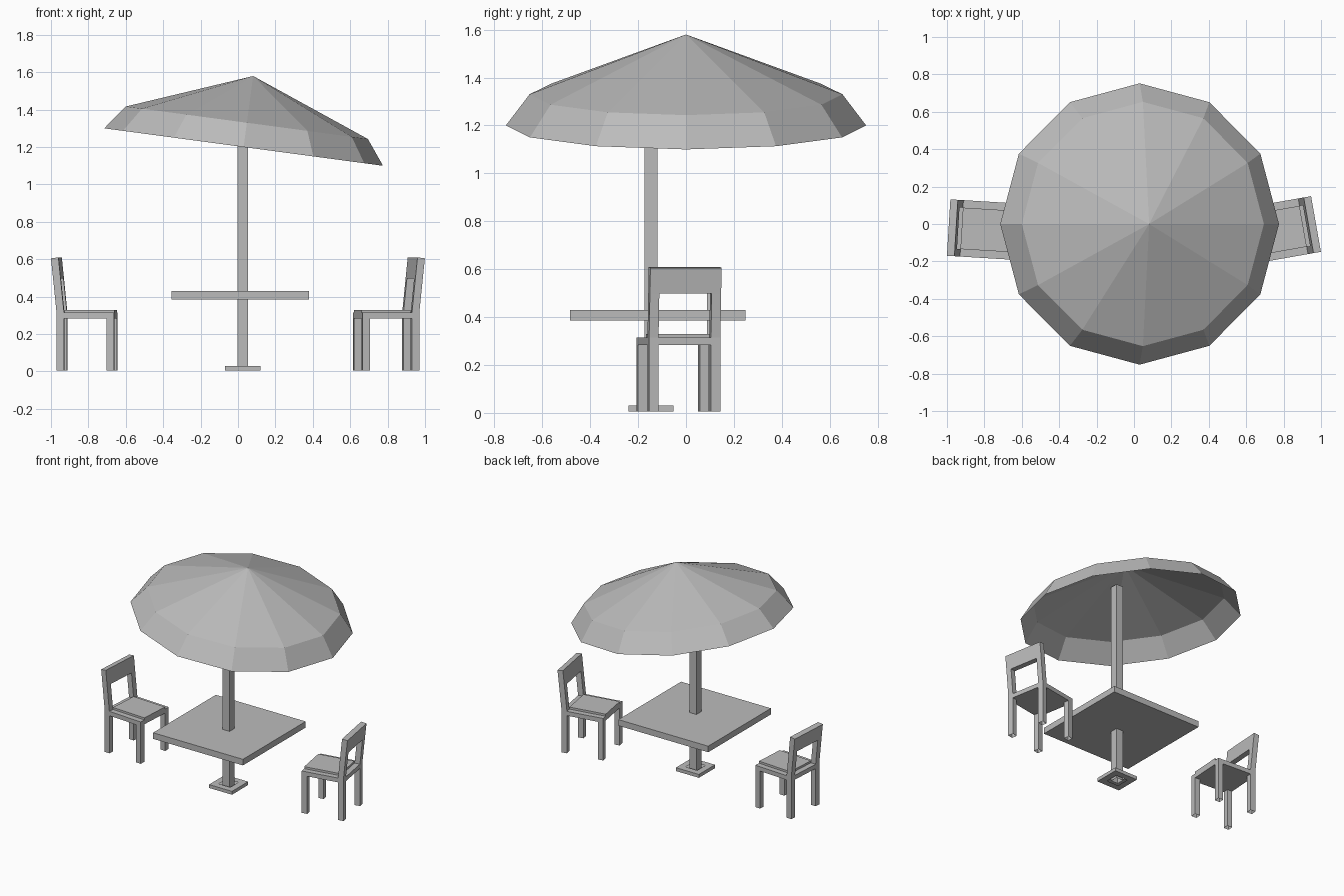
import bpy, bmesh, math
from mathutils import Matrix, Vector

cube = bpy.data.objects.get("Cube")
if cube:
    bpy.data.objects.remove(cube, do_unlink=True)

grey = bpy.data.materials.new("plain grey")
grey.use_nodes = True
COLOUR = (0.5, 0.5, 0.5, 1)
grey.diffuse_color = COLOUR
grey.node_tree.nodes["Principled BSDF"].inputs["Base Color"].default_value = COLOUR


def finish(name, bm, matrix=Matrix()):
    mesh = bpy.data.meshes.new(name)
    bm.to_mesh(mesh)
    bm.free()
    mesh.materials.append(grey)
    obj = bpy.data.objects.new(name, mesh)
    obj.matrix_world = matrix
    bpy.context.collection.objects.link(obj)
    return obj


def box(x, y, z, lean=0, open_bottom=False):
    """Box from (low, high) ranges; lean shifts the top towards -x."""
    bm = bmesh.new()
    bmesh.ops.create_cube(bm, size=1)
    for v in bm.verts:
        top = v.co.z > 0
        v.co = Vector([r[c > 0] for r, c in zip((x, y, z), v.co)])
        if top:
            v.co.x -= lean
    if open_bottom:
        bm.normal_update()
        bmesh.ops.delete(bm, geom=[f for f in bm.faces if f.normal.z < -0.9],
                         context='FACES')
    return bm


# Canopy: an open twelve-sided shell, tilted to one side
SIDES = 12
bm = bmesh.new()
rings = []
for radius, height in ((0.752, 0), (0.653, 0.131)):
    rings.append([bm.verts.new((radius * math.cos(a), radius * math.sin(a), height))
                  for a in (math.tau * i / SIDES for i in range(SIDES))])
apex = bm.verts.new((0, 0, 0.383))
for i in range(SIDES):
    j = (i + 1) % SIDES
    low, high = rings
    bm.faces.new((low[i], low[j], high[j], high[i]))
    bm.faces.new((high[i], high[j], apex))
finish("canopy", bm, Matrix.Translation((0.03, 0, 1.2))
       @ Matrix.Rotation(math.radians(7.65), 4, 'Y'))

# Pole: hollow at the foot
PX, PY, HALF = 0.025, -0.146, 0.028
finish("pole", box((PX - HALF, PX + HALF), (PY - HALF, PY + HALF),
                   (0.005, 1.5), open_bottom=True))

# Base plate with a square hole for the pole
PLATE = 0.094
bm = box((PX - PLATE, PX + PLATE), (PY - PLATE, PY + PLATE), (0.005, 0.03))
bm.normal_update()
caps = [f for f in bm.faces if abs(f.normal.z) > 0.9]
bmesh.ops.inset_individual(bm, faces=caps, thickness=PLATE - HALF)
bmesh.ops.delete(bm, geom=caps, context='FACES')
finish("base_plate", bm)

# Table top
finish("table_top", box((-0.355, 0.38), (-0.485, 0.248), (0.385, 0.43)))


def chair(side, x, y, degrees):
    """Chair facing local +x, its origin under the top of the back."""
    place = Matrix.Translation((x, y, 0)) @ Matrix.Rotation(math.radians(degrees), 4, 'Z')
    half, leg, back, front = 0.151, 0.04, 0.03, 0.338
    floor, seat, knee, top = 0.005, 0.283, 0.315, 0.61
    panel = 0.498
    shift = back * (panel - knee) / (top - knee)

    def part(name, bm):
        finish(f"{side}_chair_{name}", bm, place)

    def slant(bm):
        # Keep the top edge square to the leaning back
        for v in bm.verts:
            if v.co.z > top - 0.001 and v.co.x < leg / 2:
                v.co.z -= 0.005
        return bm

    for end, ys in (("right", (-half, leg - half)), ("left", (half - leg, half))):
        part(f"front_leg_{end}", box((front - leg, front), ys, (floor, seat), open_bottom=True))
        part(f"back_leg_{end}", box((back, back + leg), ys, (floor, seat), open_bottom=True))
        part(f"back_post_{end}", box((back, back + leg), ys, (knee, panel), lean=shift))
    part("back_panel", slant(box((back - shift, back - shift + leg), (-half, half),
                                 (panel, top), lean=back - shift)))
    part("seat_frame", box((back, front), (-half, half), (seat, knee)))
    part("seat_pad", box((back + leg, front), (leg - half, half - leg), (knee, 0.33)))


chair("right", -0.991, -0.019, -3.5)
chair("left", 0.973, 0, 190)
